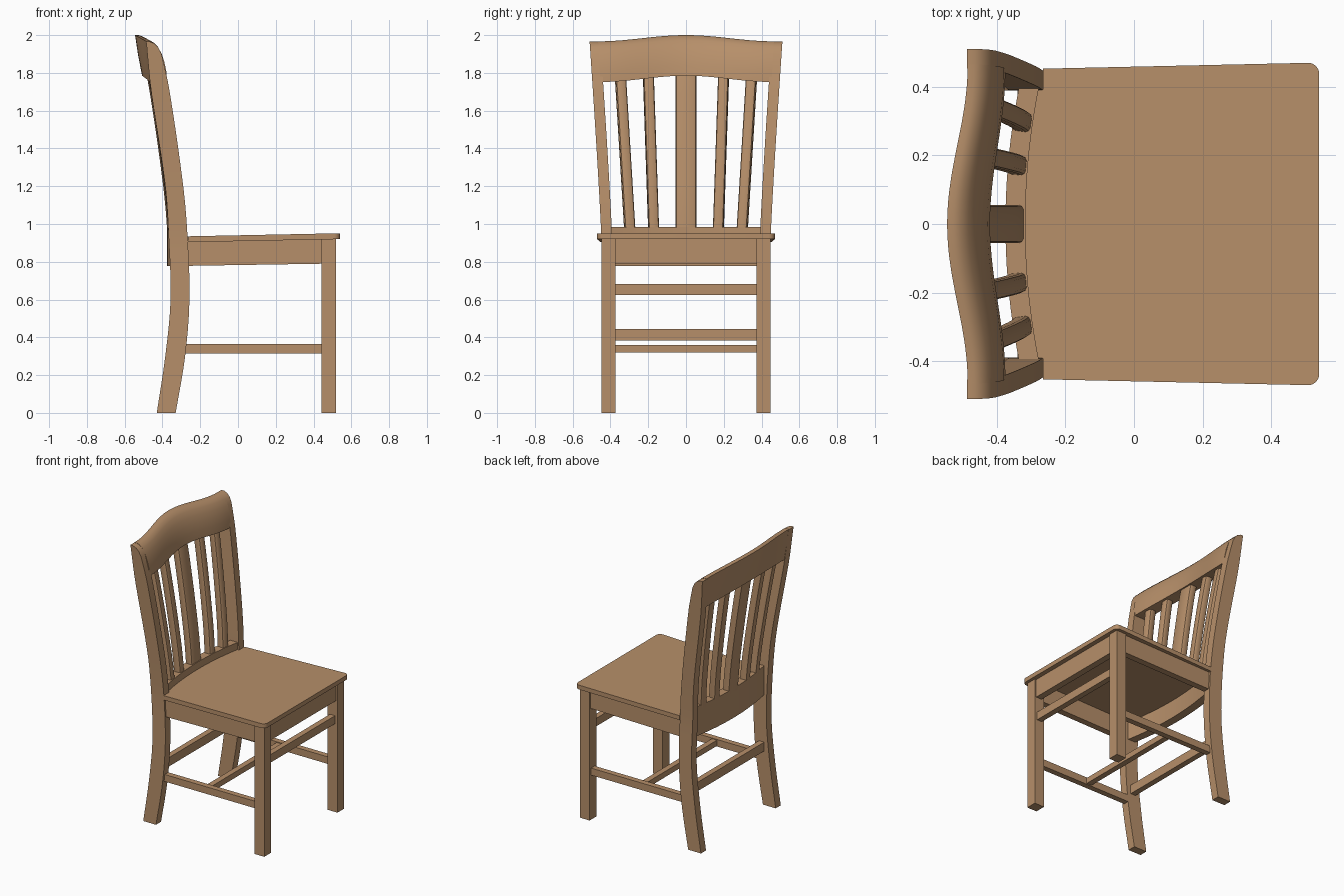
import bpy
import bmesh
import math
from mathutils import Vector

cube = bpy.data.objects.get("Cube")
if cube:
    bpy.data.objects.remove(cube, do_unlink=True)

wood = bpy.data.materials.new("warm wood")
wood.use_nodes = True
colour = (0.47, 0.275, 0.143, 1)
wood.diffuse_color = colour
wood.node_tree.nodes["Principled BSDF"].inputs["Base Color"].default_value = colour


def loft(name, rings):
    """Skin a list of equal-sized point rings and cap both ends."""
    bm = bmesh.new()
    loops = [[bm.verts.new(p) for p in ring] for ring in rings]
    n = len(loops[0])
    for a, b in zip(loops, loops[1:]):
        for i in range(n):
            j = (i + 1) % n
            bm.faces.new((a[i], a[j], b[j], b[i]))
    bm.faces.new(loops[0])
    bm.faces.new(loops[-1])
    bmesh.ops.recalc_face_normals(bm, faces=bm.faces)
    mesh = bpy.data.meshes.new(name)
    bm.to_mesh(mesh)
    bm.free()
    mesh.materials.append(wood)
    obj = bpy.data.objects.new(name, mesh)
    bpy.context.collection.objects.link(obj)
    bpy.ops.object.select_all(action="DESELECT")
    obj.select_set(True)
    bpy.context.view_layer.objects.active = obj
    bpy.ops.object.shade_smooth_by_angle(angle=math.radians(35))
    return obj


def bar(name, x, y, z, drop=0):
    """Box from ranges; drop lowers the rear end."""
    rings = []
    for px, d in ((x[0], drop), (x[1], 0)):
        rings.append([(px, y[0], z[0] - d), (px, y[1], z[0] - d),
                      (px, y[1], z[1] - d), (px, y[0], z[1] - d)])
    return loft(name, rings)


def spline(points, t):
    """Smooth value through (position, value) pairs."""
    for i in range(len(points) - 1):
        (a, va), (b, vb) = points[i], points[i + 1]
        if t <= b or i == len(points) - 2:
            p, q = points[max(i - 1, 0)], points[min(i + 2, len(points) - 1)]
            ma = (vb - p[1]) / (b - p[0])
            mb = (q[1] - va) / (q[0] - a)
            h, u = b - a, (t - a) / (b - a)
            return ((2*u**3 - 3*u**2 + 1) * va + (u**3 - 2*u**2 + u) * h * ma
                    + (3*u**2 - 2*u**3) * vb + (u**3 - u**2) * h * mb)


# Curves shared by the back parts
front_edge = [(0, -0.33), (0.3, -0.28), (0.6, -0.257), (0.93, -0.267),
              (1.2, -0.29), (1.72, -0.365), (1.9, -0.405)]
back_edge = [(0, -0.43), (0.3, -0.385), (0.6, -0.357), (0.93, -0.367),
             (1.2, -0.385), (1.72, -0.462), (1.9, -0.48)]


def splay(z):
    t = max(0, z - 0.9) / 1.06
    return 0.063 * t ** 1.15


def bow(y):
    return 0.038 * (y / 0.39) ** 2


# Rear legs running up into the back stiles
for side, label in ((1, "left"), (-1, "right")):
    levels = [(z, spline(front_edge, z), spline(back_edge, z))
              for z in [1.9 * i / 26 for i in range(27)]]
    levels += [(1.935, -0.422, -0.483), (1.955, -0.442, -0.485), (1.965, -0.465, -0.487)]
    rings = []
    for z, f, b in levels:
        lo, hi = side * (0.39 + splay(z)), side * (0.447 + splay(z))
        rings.append([(f, lo, z), (f, hi, z), (b, hi, z), (b, lo, z)])
    loft("rear_leg_" + label, rings)

    # Front legs, side aprons and side stretchers
    def span(a, b):
        return tuple(sorted((side * a, side * b)))
    bar("front_leg_" + label, (0.443, 0.519), span(0.372, 0.447), (0, 0.925))
    bar("side_apron_" + label, (-0.3, 0.46), span(0.39, 0.435), (0.79, 0.925), 0.012)
    bar("side_stretcher_" + label, (-0.32, 0.46), span(0.39, 0.43), (0.315, 0.365))

# Front apron and the cross stretchers
bar("front_apron", (0.462, 0.508), (-0.38, 0.38), (0.79, 0.922))
bar("front_stretcher", (0.46, 0.5), (-0.38, 0.38), (0.625, 0.682))
bar("rear_stretcher", (-0.34, -0.3), (-0.4, 0.4), (0.382, 0.445))
bar("middle_stretcher", (0.03, 0.07), (-0.4, 0.4), (0.32, 0.36))

# Seat: curved rear edge, flared sides, rounded front corners
half = []
for i in range(9):
    y = 0.39 * i / 8
    half.append((-0.322 + bow(y), y))
half += [(-0.266, 0.392), (-0.266, 0.453)]
for i in range(7):
    a = math.radians(90 - 15 * i)
    half.append((0.508 + 0.032 * math.cos(a), 0.438 + 0.032 * math.sin(a)))
outline = half + [(x, -y) for x, y in reversed(half[1:])]
loft("seat", [[(x, y, base + 0.02 * (x + 0.26)) for x, y in outline]
              for base in (0.904, 0.935)])

# Bowed rear rail under the slats
rings = []
for i in range(21):
    y = 0.41 * (i - 10) / 10
    f = -0.317 + bow(y)
    rings.append([(f, y, 0.777), (f, y, 0.985), (f - 0.058, y, 0.985), (f - 0.058, y, 0.777)])
loft("rear_rail", rings)

# Bowed crest rail with a rounded top front and an arched outline
section = [(-0.42, 1.785), (-0.428, 1.84), (-0.442, 1.89), (-0.46, 1.935), (-0.483, 1.972),
           (-0.505, 1.993), (-0.526, 2.0), (-0.545, 2.0), (-0.53, 1.9), (-0.508, 1.785)]
rings = []
for i in range(29):
    y = 0.465 * (i - 14) / 14
    fall = 0.5 - 0.5 * math.cos(math.pi * y / 0.465)
    rings.append([(x + (0.045 + 0.07 * (z - 1.785)) * fall,
                   y * (1 - 0.12 * (2 - z)), z - 0.033 * fall) for x, z in section])
loft("crest_rail", rings)


# Back slats with softened corners, fanning outwards
def slat(name, y_low, y_high, width):
    hw, hd, c = width / 2, 0.027, 0.012
    corners = [(hd, hw - c), (hd - c / 3, hw - c / 3), (hd - c, hw)]
    quarter = corners + [(-x, y) for x, y in reversed(corners)]
    shape = quarter + [(x, -y) for x, y in reversed(quarter)]
    rings = []
    for i in range(15):
        t = i / 14
        z = 0.96 + 0.85 * t
        y = y_low + (y_high - y_low) * t
        centre = Vector((spline(front_edge, z) - 0.079 + bow(y_low), y, z))
        turn = -math.atan(2 * 0.25 * y_low)
        co, si = math.cos(turn), math.sin(turn)
        rings.append([centre + Vector((px * co - py * si, px * si + py * co, 0))
                      for px, py in shape])
    loft(name, rings)


slat("centre_slat", 0, 0, 0.11)
for side, label in ((1, "left"), (-1, "right")):
    slat("inner_slat_" + label, side * 0.171, side * 0.2, 0.056)
    slat("outer_slat_" + label, side * 0.297, side * 0.349, 0.056)
